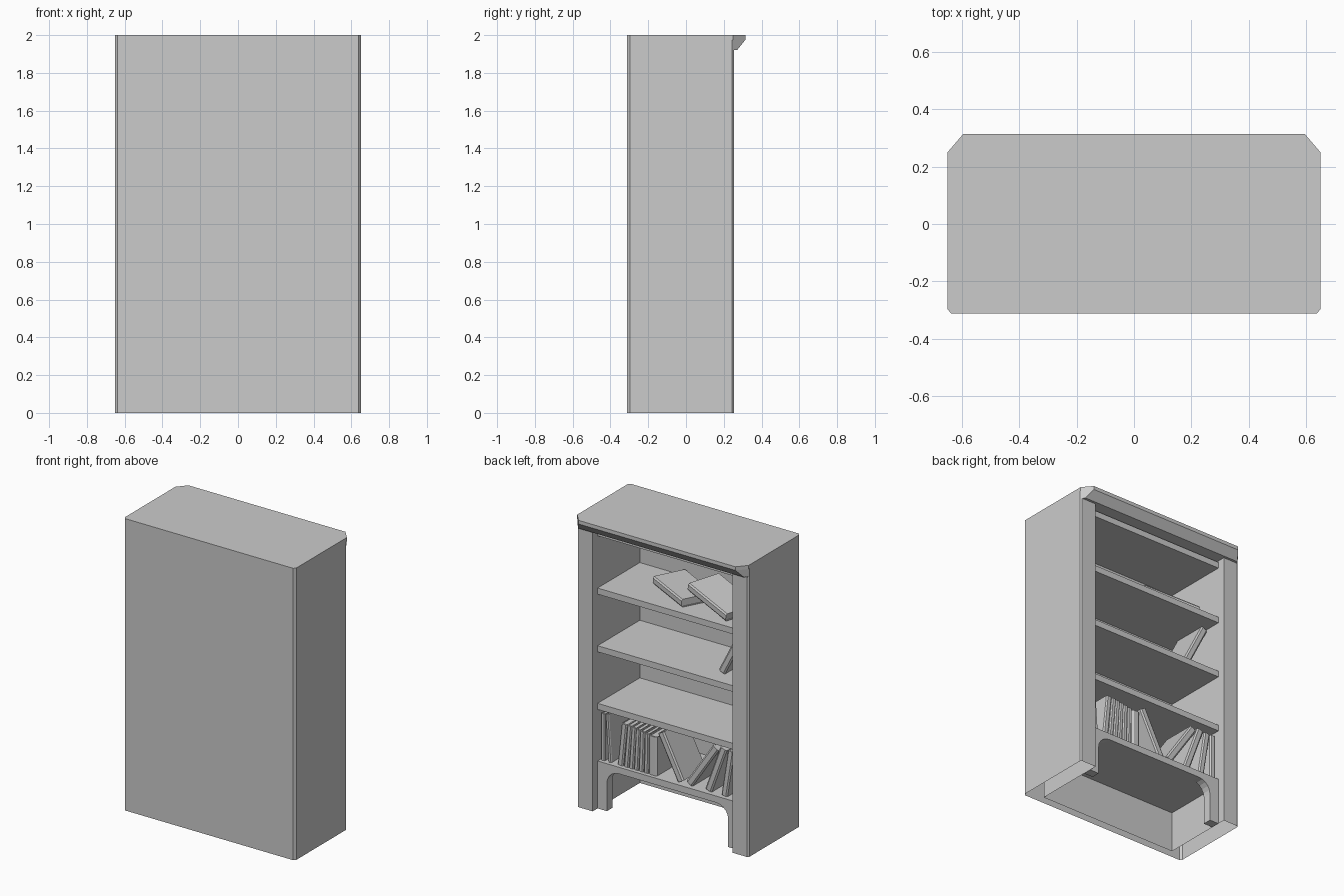
import bpy, bmesh
from math import radians, sin, cos, pi
from mathutils import Matrix, Vector

if "Cube" in bpy.data.objects:
    bpy.data.objects.remove(bpy.data.objects["Cube"])


def finish(name, bm, matrix=None):
    bmesh.ops.recalc_face_normals(bm, faces=bm.faces)
    me = bpy.data.meshes.new(name)
    bm.to_mesh(me)
    bm.free()
    ob = bpy.data.objects.new(name, me)
    if matrix:
        ob.matrix_world = matrix
    bpy.context.collection.objects.link(ob)
    return ob


def loft(bm, rings):
    """Skin rings of 3D points and cap both ends."""
    loops = [[bm.verts.new(p) for p in r] for r in rings]
    n = len(loops[0])
    for a, b in zip(loops, loops[1:]):
        for i in range(n):
            j = (i + 1) % n
            bm.faces.new((a[i], a[j], b[j], b[i]))
    caps = [bm.faces.new(loops[0]), bm.faces.new(loops[-1])]
    return caps


def box(bm, x0, x1, y0, y1, z0, z1):
    q = [(x0, y0), (x1, y0), (x1, y1), (x0, y1)]
    loft(bm, [[(x, y, z) for x, y in q] for z in (z0, z1)])


def mirrored(half):
    return half + [(-x, y) for x, y in reversed(half)]


# Carcass: thick U-shaped plan with small corner chamfers, hollow underneath
plan = mirrored([(0.53, -0.257), (0.53, 0.253), (0.64, 0.253), (0.65, 0.243),
                 (0.65, -0.297), (0.637, -0.312)])
bm = bmesh.new()
caps = loft(bm, [[(x, y, z) for x, y in plan] for z in (0, 1.92)])
bmesh.ops.delete(bm, geom=caps, context='FACES_ONLY')
finish("carcass", bm)

# Top slab with flared cornice along the open side
bm = bmesh.new()
rings = []
for z, hx, fx, fy in ((1.92, 0.64, 0.63, 0.27), (1.975, 0.65, 0.595, 0.314),
                      (2.0, 0.65, 0.595, 0.314)):
    ring = mirrored([(fx, fy), (hx, 0.25), (0.65, 0.243), (0.65, -0.297), (0.637, -0.312)])
    rings.append([(x, y, z) for x, y in ring])
loft(bm, rings)
finish("top_and_cornice", bm)

# Shelves and ceiling board
for i, top in enumerate((0.72, 1.115, 1.51, 1.91)):
    bm = bmesh.new()
    box(bm, -0.53, 0.53, -0.257, 0.2, top - 0.042, top)
    finish(f"shelf_{i + 1}", bm)
bm = bmesh.new()
box(bm, -0.53, 0.53, -0.257, 0.14, 0.28, 0.325)
finish("bottom_shelf", bm)

# Arched apron with legs
arc = [(0.37 + 0.09 * cos(t), 0.19 + 0.09 * sin(t)) for t in [k * pi / 10 for k in range(6)]]
bm = bmesh.new()
outline = mirrored([(0.53, 0.325), (0.53, 0), (0.46, 0)] + arc)
loft(bm, [[(x, y, z) for x, z in outline] for y in (0.14, 0.2)])
finish("arched_apron", bm)


def book(name, matrix, h, t, d):
    """Cover wrapped round a page block; spine at y=0, bottom at z=0."""
    bm = bmesh.new()
    r, w = t / 2, min(0.005, t / 5)
    cover = [(r, -d), (r, -0.008), (r * 0.6, 0), (-r * 0.6, 0), (-r, -0.008), (-r, -d),
             (w - r, -d), (w - r, -0.012), (r - w, -0.012), (r - w, -d)]
    loft(bm, [[(x, y, z) for x, y in cover] for z in (0, h)])
    box(bm, w - r, r - w, 0.006 - d, -0.012, 0.005, h - 0.005)
    finish(name, bm, matrix)


def standing(name, x, z, h, t, tilt, y=0.175, d=0.24):
    a = radians(tilt)
    lift = t / 2 * abs(sin(a))
    book(name, Matrix.Translation((x, y, z + lift)) @ Matrix.Rotation(a, 4, 'Y'), h, t, d)


def lying(name, loc, yaw, rise, h, t, d):
    rot = Matrix.Rotation(radians(yaw), 4, 'Z') @ Matrix.Rotation(radians(90 - rise), 4, 'Y')
    book(name, Matrix.Translation(Vector(loc)) @ rot, h, t, d)


# Bottom row: x, height, thickness, tilt toward +x
row = [(0.508, 0.32, 0.03, 0), (0.455, 0.325, 0.025, 4), (0.378, 0.29, 0.042, -6),
       (0.333, 0.29, 0.034, -5), (0.295, 0.285, 0.034, -4), (0.258, 0.28, 0.032, -3),
       (0.221, 0.275, 0.034, -2), (0.182, 0.27, 0.032, -1), (0.13, 0.265, 0.06, 0),
       (-0.08, 0.33, 0.052, 27), (-0.145, 0.36, 0.052, -34), (-0.29, 0.335, 0.05, -20),
       (-0.41, 0.32, 0.045, -9), (-0.505, 0.32, 0.04, 0)]
for i, (x, h, t, tilt) in enumerate(row):
    standing(f"bottom_row_book_{i + 1}", x, 0.325, h, t, tilt)

# Book leaning on the wall, and two lying on the upper shelf
standing("leaning_book", -0.335, 1.115, 0.375, 0.05, -27, y=0.095)
lying("flat_book", (-0.06, 0.135, 1.537), -27.5, 0, 0.385, 0.054, 0.225)
lying("propped_book", (-0.41, 0.155, 1.54), -16.5, 11, 0.385, 0.055, 0.24)
